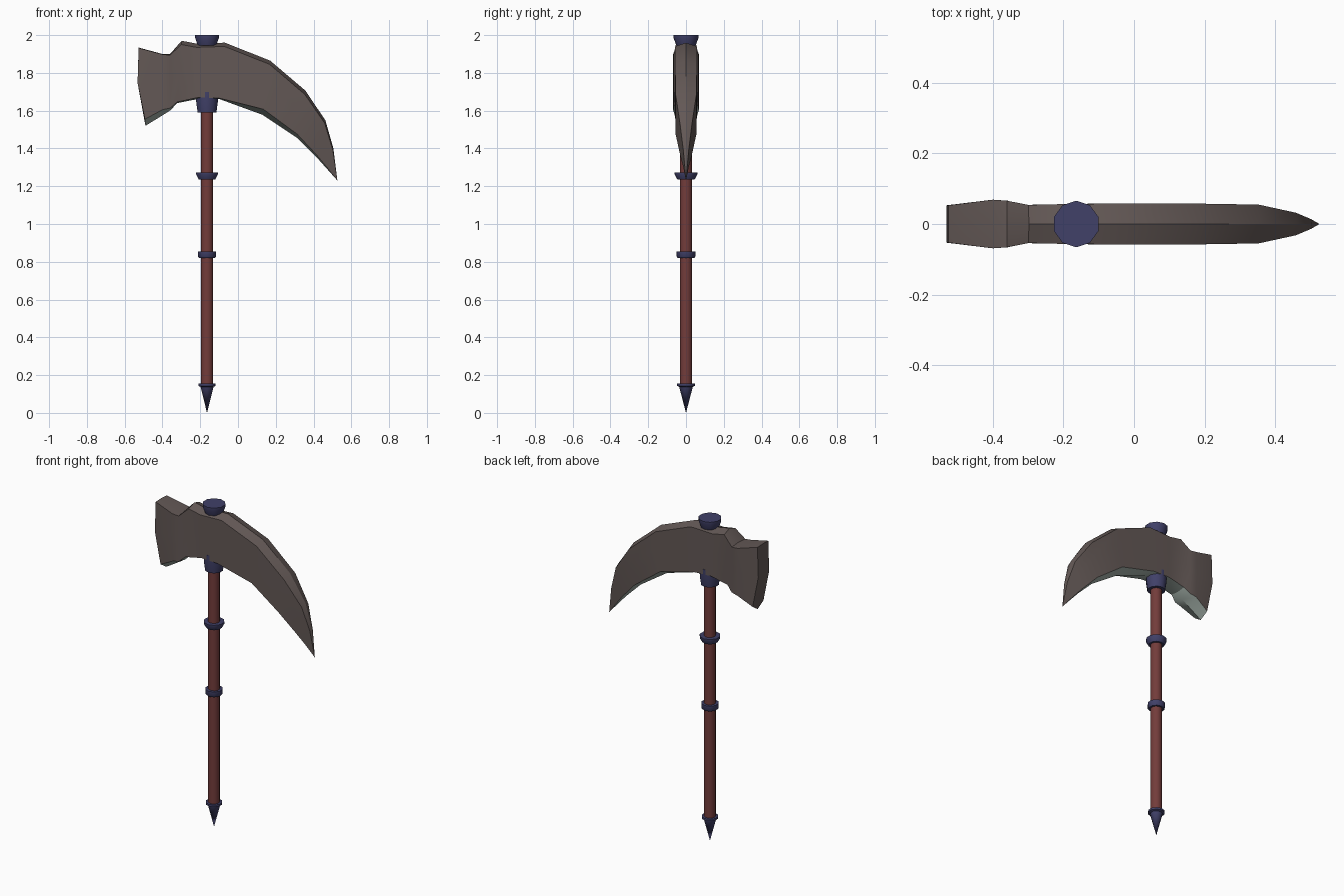
import bpy, bmesh, math

if "Cube" in bpy.data.objects:
    bpy.data.objects.remove(bpy.data.objects["Cube"])

HX = -0.164  # handle axis


def material(name, rgb):
    m = bpy.data.materials.new(name)
    m.diffuse_color = (*rgb, 1)
    m.use_nodes = True
    m.node_tree.nodes["Principled BSDF"].inputs["Base Color"].default_value = m.diffuse_color
    return m


STEEL = material("dark_steel", (0.125, 0.098, 0.092))
EDGE = material("pale_edge", (0.38, 0.45, 0.41))
WOOD = material("red_wood", (0.17, 0.045, 0.043))
NAVY = material("navy_metal", (0.052, 0.052, 0.14))


def finish(bm, name, mats, angle):
    bmesh.ops.recalc_face_normals(bm, faces=bm.faces)
    me = bpy.data.meshes.new(name)
    bm.to_mesh(me)
    bm.free()
    ob = bpy.data.objects.new(name, me)
    bpy.context.collection.objects.link(ob)
    for m in mats:
        me.materials.append(m)
    bpy.ops.object.select_all(action='DESELECT')
    ob.select_set(True)
    bpy.context.view_layer.objects.active = ob
    bpy.ops.object.shade_smooth_by_angle(angle=math.radians(angle))
    return ob


def turned(name, profile, mat, sides=10):
    """Closed solid of revolution about the handle axis from (radius, z) pairs."""
    bm = bmesh.new()
    rings = []
    for r, z in profile:
        if r == 0:
            rings.append([bm.verts.new((HX, 0, z))] * sides)
        else:
            rings.append([bm.verts.new((HX + r * math.cos(2 * math.pi * (i + .5) / sides),
                                        r * math.sin(2 * math.pi * (i + .5) / sides), z))
                          for i in range(sides)])
    for a, b in zip(rings, rings[1:]):
        for i in range(sides):
            j = (i + 1) % sides
            bm.faces.new(list(dict.fromkeys((a[i], a[j], b[j], b[i]))))
    for end in (rings[0], rings[-1]):
        if end[0] != end[1]:
            bm.faces.new(end)
    return finish(bm, name, [mat], 40)


# Handle and its metal fittings
turned("handle", [(0.033, 0.14), (0.033, 1.95)], WOOD, 12)
turned("foot_spike", [(0, 0), (0.036, 0.138), (0.048, 0.143), (0.048, 0.155)], NAVY)
turned("lower_collar", [(0.044, 0.82), (0.05, 0.828), (0.05, 0.855)], NAVY)
turned("upper_collar", [(0.045, 1.235), (0.06, 1.262), (0.06, 1.272)], NAVY)
turned("neck_collar", [(0.052, 1.59), (0.06, 1.645), (0.06, 1.70)], NAVY)
turned("top_cap", [(0.051, 1.945), (0.066, 1.985), (0.066, 2.0)], NAVY)

# Head: sections of top x,z / bottom x,z / half width / top bevel / bottom bevel / bulge
SECTIONS = [
    (-0.526, 1.934, -0.490, 1.520, 0.053, 0.002, 0.035, -0.022),
    (-0.400, 1.900, -0.400, 1.575, 0.069, 0.002, 0.030, 0),
    (-0.360, 1.900, -0.358, 1.602, 0.066, 0.006, 0.012, 0),
    (-0.298, 1.970, -0.322, 1.640, 0.054, 0.020, 0.006, 0),
    (-0.220, 1.955, -0.210, 1.662, 0.056, 0.020, 0.008, 0),
    (-0.070, 1.960, -0.100, 1.662, 0.058, 0.020, -0.012, 0.01),
    (0.170, 1.865, 0.130, 1.578, 0.058, 0.020, 0.030, 0.02),
    (0.357, 1.706, 0.310, 1.458, 0.055, 0.020, 0.018, 0.01),
    (0.463, 1.548, 0.410, 1.360, 0.032, 0.015, 0.010, 0),
    (0.505, 1.400, 0.470, 1.293, 0.014, 0.010, 0.006, 0),
]
bm = bmesh.new()
loops = []
for tx, tz, bx, bz, w, a, b, bulge in SECTIONS:
    length = math.hypot(tx - bx, tz - bz)

    def point(d, y, push=0):
        t = d / length
        return bm.verts.new((tx + (bx - tx) * t + push, y, tz + (bz - tz) * t))

    side = [(a, 0), (length * 0.45, bulge), (length - max(b, 0.004), 0)]
    loops.append([point(0, 0)] + [point(d, w, p) for d, p in side]
                 + [point(length, 0)] + [point(d, -w, p) for d, p in reversed(side)])
tip = bm.verts.new((0.526, 0, 1.23))
for s, t in zip(loops, loops[1:] + [[tip] * 8]):
    for i in range(8):
        j = (i + 1) % 8
        f = bm.faces.new(list(dict.fromkeys((s[i], s[j], t[j], t[i]))))
        f.material_index = 1 if i in (3, 4) else 0  # underside is the pale ground edge
# striking face, split at mid height
L = loops[0]
bm.faces.new((L[7], L[0], L[1], L[2], L[6]))
bm.faces.new((L[6], L[2], L[3], L[4], L[5]))
finish(bm, "curved_blade_and_hammer_head", [STEEL, EDGE], 30)
